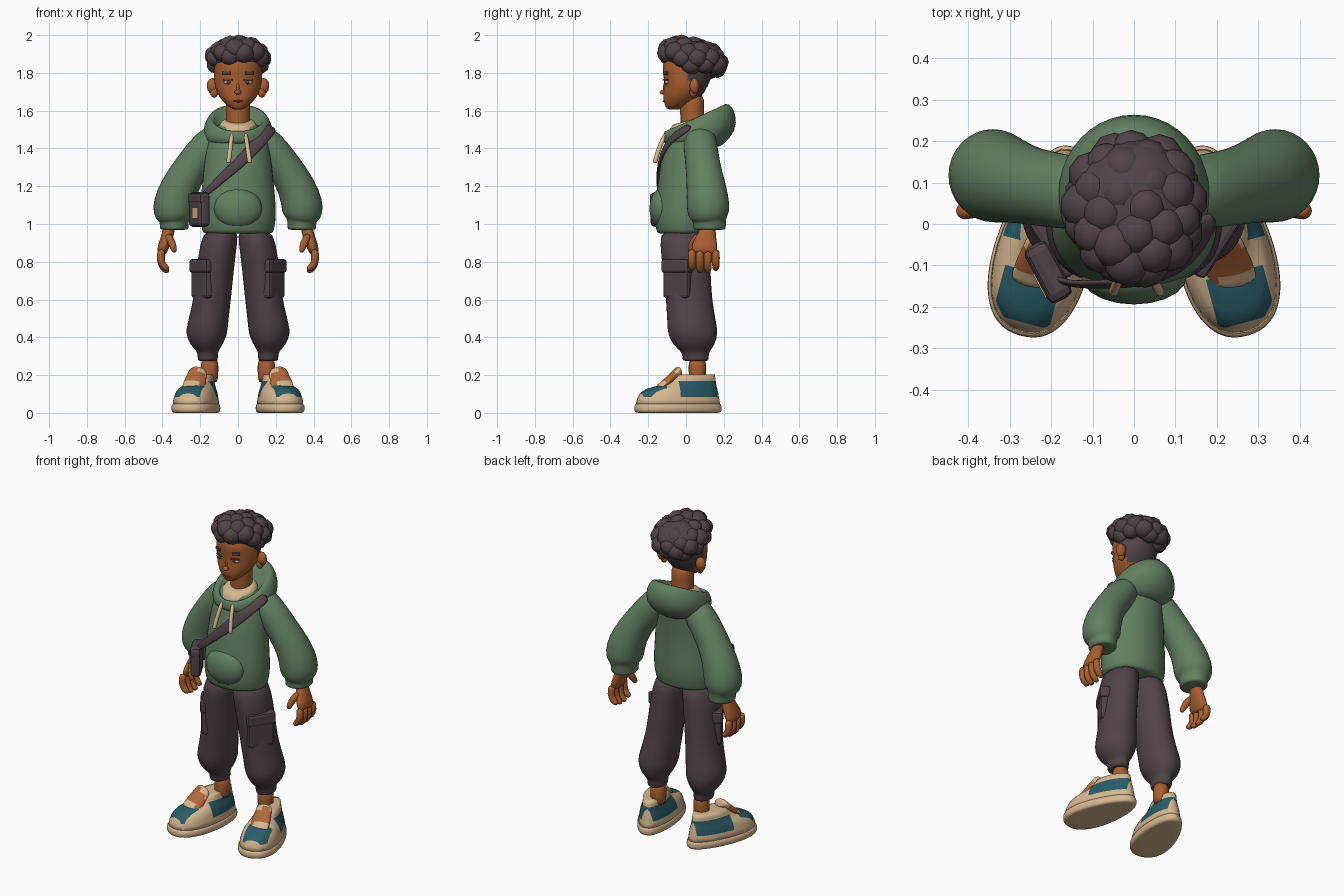
import bpy, bmesh, random
from math import sin, cos, pi, radians, sqrt, copysign
from mathutils import Vector, Matrix

random.seed(4)
if "Cube" in bpy.data.objects:
    bpy.data.objects.remove(bpy.data.objects["Cube"])


def material(name, r, g, b):
    m = bpy.data.materials.new(name)
    m.use_nodes = True
    m.diffuse_color = (r, g, b, 1)
    m.node_tree.nodes["Principled BSDF"].inputs["Base Color"].default_value = (r, g, b, 1)
    return m


DARK = material("charcoal cloth and hair", .08, .056, .064)
SKIN = material("brown skin", .39, .113, .028)
GREEN = material("hoodie green", .122, .215, .118)
CREAM = material("cream", .68, .48, .28)
TEAL = material("shoe teal", .022, .11, .14)
ORANGE = material("shoe orange", .45, .14, .042)
WHITE = material("eye white", .4, .35, .3)
LIP = material("lip brown", .27, .065, .025)


# Turn a bmesh into an object, with optional mirror, subdivision, bevel and colour rule
def finish(bm, name, mats, mirror=False, sub=0, bevel=0, rule=None):
    bmesh.ops.recalc_face_normals(bm, faces=bm.faces)
    for f in bm.faces:
        f.smooth = not bevel
        if rule:
            f.material_index = rule(f.calc_center_median())
    me = bpy.data.meshes.new(name)
    bm.to_mesh(me)
    bm.free()
    for m in mats:
        me.materials.append(m)
    ob = bpy.data.objects.new(name, me)
    bpy.context.collection.objects.link(ob)
    if bevel:
        mod = ob.modifiers.new("Bevel", "BEVEL")
        mod.width, mod.segments = bevel, 2
    if mirror:
        ob.modifiers.new("Mirror", "MIRROR").use_mirror_merge = False
    if sub:
        mod = ob.modifiers.new("Subdivision", "SUBSURF")
        mod.levels = mod.render_levels = sub
    return ob


# Skin a list of equal rings, closed at both ends
def skin_rings(bm, rings):
    vs = [[bm.verts.new(p) for p in r] for r in rings]
    n = len(vs[0])
    for a, b in zip(vs, vs[1:]):
        for i in range(n):
            j = (i + 1) % n
            bm.faces.new((a[i], a[j], b[j], b[i]))
    bm.faces.new(vs[0][::-1])
    bm.faces.new(vs[-1])


# Loft rings; cuts are planes (point, normal) that give colours a clean border
def loft(name, rings, mats, mirror=False, rule=None, cuts=(), sub=1):
    bm = bmesh.new()
    skin_rings(bm, rings)
    for co, no in cuts:
        bmesh.ops.bisect_plane(bm, geom=bm.verts[:] + bm.edges[:] + bm.faces[:],
                               plane_co=co, plane_no=no, dist=1e-5)
    return finish(bm, name, mats, mirror, sub, rule=rule)


# Oval ring whose height runs from zf in front to zb behind
def oval(zf, zb, x0, x1, y0, y1, n=20):
    cx, rx, cy, ry = (x0 + x1) / 2, (x1 - x0) / 2, (y0 + y1) / 2, (y1 - y0) / 2
    ring = []
    for i in range(n):
        a = 2 * pi * i / n
        ring.append(Vector((cx + rx * sin(a), cy - ry * cos(a),
                            zf + (zb - zf) * (1 - cos(a)) / 2)))
    return ring


# Rings along a path of (x, y, z, radius across, radius along the hint)
def path_rings(pts, hint=(0, 1, 0), n=12):
    ps, rings = [Vector(p[:3]) for p in pts], []
    for i, p in enumerate(pts):
        t = (ps[min(i + 1, len(ps) - 1)] - ps[max(i - 1, 0)]).normalized()
        u = t.cross(Vector(hint)).normalized()
        v = u.cross(t)
        rings.append([ps[i] + u * p[3] * cos(2 * pi * k / n) + v * p[4] * sin(2 * pi * k / n)
                      for k in range(n)])
    return rings


def blobs(name, items, mat, mirror=False, detail=2):
    bm = bmesh.new()
    for loc, scale in items:
        bmesh.ops.create_icosphere(bm, subdivisions=detail, radius=1,
                                   matrix=Matrix.LocRotScale(Vector(loc), None, Vector(scale)))
    return finish(bm, name, [mat], mirror)


def box(name, loc, size, turn, mat, mirror=False, bevel=.01):
    bm = bmesh.new()
    rot = Matrix.Rotation(radians(turn), 3, "Z")
    bmesh.ops.create_cube(bm, size=1, matrix=Matrix.LocRotScale(Vector(loc), rot, Vector(size)))
    return finish(bm, name, [mat], mirror, bevel=bevel)


# Hoodie body: height, half width, front, back
body = [(.95, .16, -.13, .11), (.95, .193, -.158, .138), (.99, .194, -.162, .142),
        (1.01, .203, -.17, .15), (1.1, .203, -.166, .152), (1.2, .194, -.152, .148),
        (1.32, .18, -.138, .152), (1.42, .17, -.113, .162), (1.49, .15, -.09, .162),
        (1.54, .1, -.06, .12)]
loft("hoodie_body", [oval(z, z, -w, w, f, b) for z, w, f, b in body], [GREEN])
blobs("front_pouch", [((0, -.125, 1.082), (.128, .069, .11))], GREEN, detail=3)

# Hood resting on the shoulders: front height, back height, half width, front, back
hood = [(1.42, 1.4, .13, -.1, .17), (1.43, 1.42, .165, -.12, .2), (1.45, 1.49, .19, -.126, .268),
        (1.475, 1.585, .182, -.123, .27), (1.495, 1.648, .152, -.114, .23),
        (1.485, 1.63, .128, -.1, .19), (1.44, 1.53, .1, -.08, .14)]
loft("hood", [oval(a, b, -w, w, f, k) for a, b, w, f, k in hood], [GREEN])
loft("shirt_collar", [oval(1.43, 1.51, -.12, .12, -.1, .14), oval(1.48, 1.555, -.105, .105, -.1, .12),
                      oval(1.532, 1.57, -.08, .08, -.07, .1), oval(1.527, 1.565, -.06, .06, -.05, .085)],
     [CREAM])

# Sleeves with gathered cuffs
loft("sleeves", path_rings([
    (.09, .07, 1.49, .06, .08), (.15, .075, 1.43, .094, .093), (.25, .09, 1.3, .092, .093),
    (.315, .11, 1.19, .104, .108), (.341, .116, 1.1, .114, .117), (.342, .12, 1.055, .108, .112),
    (.34, .123, 1.03, .092, .098), (.338, .125, 1.018, .078, .088), (.338, .125, .985, .078, .088),
    (.338, .125, .97, .076, .086), (.338, .125, .969, .05, .06)], n=16), [GREEN], True)

# Hands: palm, four curled fingers and a thumb
bm = bmesh.new()
skin_rings(bm, path_rings([(.36, .12, 1., .033, .04), (.37, .112, .945, .033, .048),
                           (.394, .098, .885, .032, .074), (.408, .095, .835, .026, .072)]))
for i in range(4):
    y = .032 + .042 * i
    drop = .012 * (i in (1, 2))
    skin_rings(bm, path_rings([(.404, y, .87, .025, .024), (.412, y, .815, .024, .023),
                               (.397, y, .775 - drop, .022, .022),
                               (.364, y, .757 - drop, .016, .016)], n=8))
skin_rings(bm, path_rings([(.375, .075, .945, .024, .028), (.348, .035, .9, .023, .024),
                           (.333, .018, .845, .016, .017)], n=8))
finish(bm, "hands", [SKIN], True, 1)

# Trousers: height, inner, outer, front, back
leg = [(.98, -.005, .17, -.13, .11), (.9, .003, .203, -.142, .125), (.75, .022, .222, -.122, .132),
       (.6, .036, .235, -.107, .138), (.47, .052, .271, -.1, .163), (.42, .054, .278, -.099, .17),
       (.36, .08, .256, -.072, .155), (.325, .106, .216, -.025, .123), (.3, .106, .214, -.02, .121),
       (.275, .106, .214, -.02, .121), (.274, .125, .195, .01, .1)]
loft("trouser_legs", [oval(z, z, *r) for z, *r in leg], [DARK], True)
box("cargo_pockets", (.186, -.045, .685), (.06, .16, .16), -33, DARK, True, .02)
box("pocket_flaps", (.188, -.046, .778), (.066, .172, .075), -33, DARK, True, .015)

# Ankles
loft("ankles", [oval(z, z, .15 - r, .15 + r, .06 - r, .06 + r)
                for z, r in ((.15, .048), (.22, .045), (.3, .05))], [SKIN], True)


# Shoes, turned outwards: v runs heel to toe, u across
TURN = radians(15)
ACROSS, AHEAD = Vector((cos(TURN), sin(TURN), 0)), Vector((sin(TURN), -cos(TURN), 0))
MIDDLE = Vector((.212, -.04, 0))


def foot(u, v, z):
    return MIDDLE + ACROSS * u + AHEAD * v + Vector((0, 0, z))


def foot_ring(z, toe, heel, width, n=32):
    c, r = (toe + heel) / 2, (toe - heel) / 2
    ring = []
    for i in range(n):
        a = 2 * pi * i / n
        side = copysign(abs(sin(a)) ** .85, sin(a))
        ring.append(foot(width * side * (1 + .22 * cos(a)), c + r * cos(a), z))
    return ring


TOE_TIP, TOE_BACK, PANEL_FRONT, PANEL_BACK = .205, .082, .015, -.205
CAP_IN, CAP_OUT, CAP_LOW, PANEL_TOP = -.062, .08, .084, .168


def shoe_colour(p):
    u, v = (p - MIDDLE).dot(ACROSS), (p - MIDDLE).dot(AHEAD)
    toe_cap = TOE_BACK < v < TOE_TIP and CAP_IN < u < CAP_OUT and p.z > CAP_LOW
    side_panel = PANEL_BACK < v < PANEL_FRONT and CAP_LOW < p.z < PANEL_TOP
    return int(toe_cap or side_panel)


loft("shoe_soles", [foot_ring(*r) for r in (
    (0, .21, -.21, .09), (0, .238, -.235, .113), (.025, .24, -.238, .117), (.05, .236, -.234, .114),
    (.052, .21, -.21, .085))], [CREAM], True)
colour_cuts = [(foot(0, v, 0), AHEAD) for v in (TOE_TIP, TOE_BACK, PANEL_FRONT, PANEL_BACK)]
colour_cuts += [(foot(u, 0, 0), ACROSS) for u in (CAP_IN, CAP_OUT)]
colour_cuts += [(foot(0, 0, z), (0, 0, 1)) for z in (CAP_LOW, PANEL_TOP)]
loft("shoe_uppers", [foot_ring(*r) for r in (
    (.04, .23, -.228, .109), (.07, .224, -.223, .106), (.092, .214, -.219, .101),
    (.11, .2, -.216, .096), (.127, .172, -.212, .088), (.142, .12, -.208, .078),
    (.157, .075, -.205, .07), (.18, .045, -.202, .064), (.202, .02, -.198, .06),
    (.203, 0, -.175, .042))], [CREAM, TEAL], True, shoe_colour, colour_cuts, 0)
tongue = [(.11, .122, .06), (.09, .136, .062), (.072, .152, .062), (.05, .172, .06),
          (.035, .186, .056), (.018, .202, .053), (0, .222, .05), (-.012, .226, .035)]
loft("shoe_tongues", path_rings([(*foot(0, v, z), w, .026) for v, z, w in tongue], (0, -1, 1)),
     [CREAM, ORANGE], True, lambda p: int(.025 < (p - MIDDLE).dot(AHEAD) < .09 and p.z > .135))

# Neck and head, with shaved sides
loft("neck", [oval(z, z, -r, r, y - r, y + r) for z, r, y in
              ((1.45, .07, .04), (1.55, .064, .035), (1.62, .064, .03), (1.7, .07, .03))], [SKIN])
face = [(1.605, .022, -.098, -.03), (1.618, .046, -.108, .0), (1.65, .082, -.119, .05),
        (1.675, .1, -.12, .08), (1.7, .113, -.12, .1), (1.73, .122, -.117, .115),
        (1.76, .127, -.117, .13), (1.79, .128, -.12, .138), (1.82, .128, -.124, .142),
        (1.86, .125, -.122, .145), (1.92, .09, -.08, .1)]
loft("head", [oval(z, z, -w, w, f, b, 32) for z, w, f, b in face], [SKIN, DARK],
     rule=lambda p: int((p.y > .045 and p.z > 1.67) or (p.y > 0 and p.z > 1.75) or p.z > 1.87))
blobs("ears", [((.134, .045, 1.73), (.032, .026, .044)), ((.126, .038, 1.698), (.022, .02, .03))], SKIN, True)
blobs("nose", [((0, -.122, 1.698), (.019, .018, .013)), ((0, -.112, 1.72), (.009, .01, .03))], SKIN)
blobs("lips", [((0, -.114, 1.65), (.026, .01, .006))], LIP)
blobs("eye_whites", [((.053, -.1, 1.75), (.025, .012, .011))], WHITE, True)
blobs("irises", [((.051, -.105, 1.75), (.014, .009, .011))], DARK, True)
box("upper_lashes", (.054, -.107, 1.763), (.052, .009, .008), 24, DARK, True, .002)
box("eyebrows", (.062, -.108, 1.798), (.048, .009, .018), 26, DARK, True, .003)

# Curly hair: a core covered in evenly spread clumps
curls = [((0, .04, 1.885), (.152, .168, .094))]
COUNT = 46
for i in range(COUNT):
    z = 1 - 2 * (i + .5) / COUNT
    a, r = i * pi * (3 - sqrt(5)), sqrt(1 - z * z)
    y = .138 * r * sin(a)
    if z < -.55 or (y < -.06 and z < -.35):
        continue
    s = random.uniform(.05, .06)
    curls.append(((.124 * r * cos(a), .039 + y, 1.877 + .068 * z - .22 * y), (s, s, s * .95)))
blobs("curly_hair", curls, DARK)

# Drawstrings
for name, x, lean in (("right_drawstring", -.03, -.02), ("left_drawstring", .038, .024)):
    loft(name, path_rings([(x, -.1, 1.49, .013, .013), (x + lean * .5, -.142, 1.41, .013, .013),
                           (x + lean, -.163, 1.33, .014, .014), (x + lean, -.165, 1.322, .012, .012)],
                          n=8), [CREAM])

# Shoulder bag, hung on a strap across the chest
box("shoulder_bag", (-.205, -.115, 1.077), (.15, .062, .185), -62, DARK, bevel=.022)
box("bag_flap", (-.207, -.116, 1.135), (.15, .064, .06), -62, DARK, bevel=.018)
box("bag_patch", (-.2255, -.147, 1.058), (.066, .009, .06), -62, CREAM, bevel=.002)
loft("bag_strap", path_rings([
    (-.19, -.13, 1.15, .016, .008), (-.15, -.147, 1.18, .02, .008), (-.085, -.145, 1.245, .026, .01),
    (.01, -.144, 1.325, .031, .01), (.09, -.112, 1.41, .036, .013), (.145, -.055, 1.475, .038, .016),
    (.185, .03, 1.517, .034, .016)], (.2, -1, .5)), [DARK])
